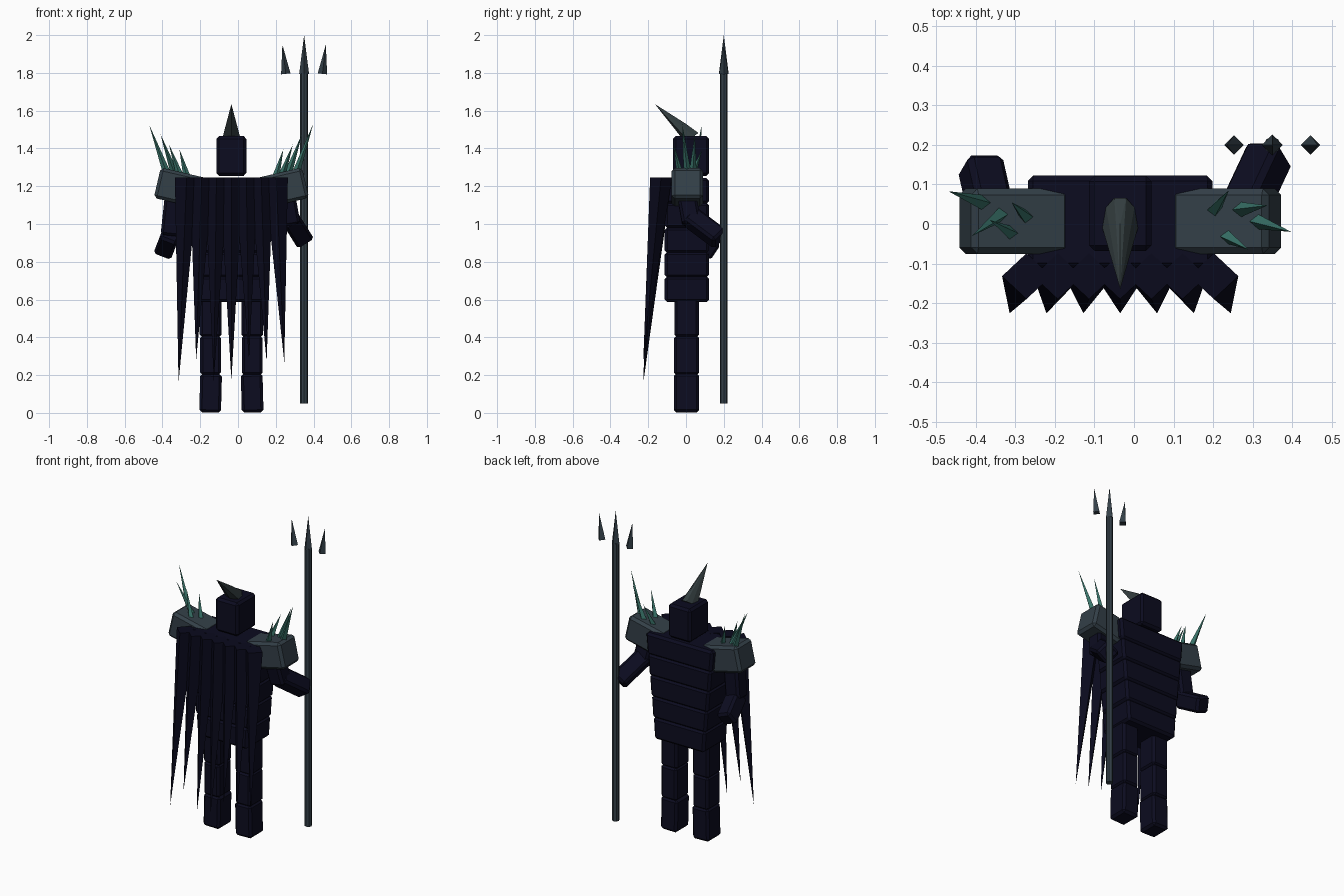
import bpy, bmesh, math
from mathutils import Vector, Matrix

cube = bpy.data.objects.get("Cube")
if cube:
    bpy.data.objects.remove(cube, do_unlink=True)


def material(name, rgb):
    m = bpy.data.materials.new(name)
    m.use_nodes = True
    col = (*rgb, 1)
    m.diffuse_color = col
    m.node_tree.nodes["Principled BSDF"].inputs["Base Color"].default_value = col
    return m


NAVY = material("dark navy", (0.0035, 0.0035, 0.014))
CLOAK = material("midnight cloth", (0.003, 0.003, 0.012))
SLATE = material("slate metal", (0.033, 0.05, 0.064))
HORN = material("dark horn", (0.033, 0.047, 0.05))
GREEN = material("sea green", (0.04, 0.17, 0.14))
MID = -0.035  # centre line of the body


def finish(name, bm, mat):
    bmesh.ops.recalc_face_normals(bm, faces=bm.faces)
    mesh = bpy.data.meshes.new(name)
    bm.to_mesh(mesh)
    bm.free()
    mesh.materials.append(mat)
    ob = bpy.data.objects.new(name, mesh)
    bpy.context.collection.objects.link(ob)
    return ob


def block(name, centre, size, mat, rot=None, bevel=0.014, taper=1.0):
    """Chamfered box; taper scales the lower end."""
    bm = bmesh.new()
    bmesh.ops.create_cube(bm, size=1)
    for v in bm.verts:
        k = taper if v.co.z < 0 else 1
        v.co = Vector((v.co.x * size[0] * k, v.co.y * size[1], v.co.z * size[2]))
    bmesh.ops.bevel(bm, geom=bm.edges[:], offset=bevel, segments=1, affect='EDGES')
    ob = finish(name, bm, mat)
    ob.matrix_world = Matrix.Translation(centre) @ (rot or Matrix()).to_4x4()
    return ob


def limb(name, a, b, width, mat):
    """Box running from a to b."""
    a, b = Vector(a), Vector(b)
    d = b - a
    z = d.normalized()
    x = Vector((0, 1, 0)).cross(z).normalized()
    rot = Matrix((x, z.cross(x), z)).transposed()
    return block(name, (a + b) / 2, (width, width, d.length), mat, rot)


def spike(name, base, tip, radius, mat, flat=None):
    """Four-sided spike; flat gives a level base with x and y radii."""
    base, tip = Vector(base), Vector(tip)
    z = (tip - base).normalized()
    if flat:
        u, w = Vector((flat[0], 0, 0)), Vector((0, flat[1], 0))
    else:
        u = Vector((0, 1, 0)).cross(z).normalized() * radius
        w = z.cross(u)
    bm = bmesh.new()
    ring = [bm.verts.new(base + o) for o in (u, w, -u, -w)]
    top = bm.verts.new(tip)
    bm.faces.new(ring)
    for i in range(4):
        bm.faces.new((ring[i], ring[(i + 1) % 4], top))
    return finish(name, bm, mat)


# Torso of stacked plates, narrowing downward
for i in range(5):
    block(f"torso_plate_{i + 1}", (MID, 0.005, 1.175 - i * 0.13),
          (0.47 - i * 0.026, 0.235, 0.136), NAVY, taper=0.95)

# Head and crest horn
block("head", (MID, 0.027, 1.36), (0.158, 0.19, 0.21), NAVY)
bm = bmesh.new()
points = [(0, -0.165, 1.635), (0, -0.01, 1.44), (0, 0.0, 1.53)]
for s in (-1, 1):
    points += [(s * 0.045, -0.01, 1.465), (s * 0.036, 0.042, 1.465), (s * 0.015, 0.066, 1.482)]
for p in points:
    bm.verts.new((p[0] + MID, p[1], p[2]))
bmesh.ops.convex_hull(bm, input=bm.verts[:])
finish("crest_horn", bm, HORN)

# Legs
for side, s in (("right", -1), ("left", 1)):
    x = MID + s * 0.11
    block(f"{side}_thigh", (x, 0.003, 0.505), (0.115, 0.13, 0.21), NAVY)
    block(f"{side}_knee", (x, 0.003, 0.305), (0.11, 0.134, 0.21), NAVY)
    tilt = Matrix.Rotation(math.radians(-s * 1.5), 3, 'Y')
    block(f"{side}_shin", (x, 0.003, 0.105), (0.115, 0.134, 0.206), NAVY, tilt)

# Arms
limb("right_upper_arm", (-0.335, 0, 1.17), (-0.36, 0.01, 0.94), 0.1, NAVY)
limb("right_forearm", (-0.355, 0.0, 0.95), (-0.39, 0.155, 0.86), 0.098, NAVY)
limb("left_upper_arm", (0.25, 0, 1.17), (0.28, 0.03, 1.0), 0.1, NAVY)
limb("left_forearm", (0.27, 0.02, 1.04), (0.345, 0.18, 0.92), 0.1, NAVY)

# Shoulder pads, raised at the outer end
for side, s in (("right", -1), ("left", 1)):
    tilt = Matrix.Rotation(math.radians(-s * 13), 3, 'Y')
    block(f"{side}_shoulder_pad", (MID + s * 0.268, 0.007, 1.19),
          (0.255, 0.165, 0.165), SLATE, tilt, bevel=0.016)

# Shoulder spikes: base and tip of each
spikes = {
    "right": [((-0.37, 0.05, 1.25), (-0.47, 0.083, 1.525)),
              ((-0.33, 0.03, 1.25), (-0.41, -0.03, 1.475)),
              ((-0.3, -0.03, 1.235), (-0.365, 0.01, 1.42)),
              ((-0.265, 0.01, 1.23), (-0.31, 0.055, 1.395))],
    "left": [((0.3, 0.01, 1.25), (0.398, -0.02, 1.53)),
             ((0.26, 0.035, 1.25), (0.338, 0.047, 1.475)),
             ((0.225, -0.025, 1.235), (0.29, -0.065, 1.42)),
             ((0.195, 0.025, 1.23), (0.24, 0.085, 1.395))],
}
for side, rows in spikes.items():
    for i, (a, b) in enumerate(rows):
        spike(f"{side}_shoulder_spike_{i + 1}", a, b, 0.022, GREEN)

# Cloak of seven hanging points
for i, low in enumerate((0.16, 0.28, 0.17, 0.17, 0.28, 0.27, 0.27)):
    k = i - 3
    spike(f"cloak_point_{i + 1}", (MID + k * 0.079, -0.132, 1.245),
          (MID + k * 0.0933, -0.226, low), 0, CLOAK, flat=(0.062, 0.058))

# Trident
bm = bmesh.new()
bmesh.ops.create_cone(bm, cap_ends=True, segments=8, radius1=0.021, radius2=0.021, depth=1.75)
finish("trident_shaft", bm, SLATE).location = (0.35, 0.2, 0.925)
spike("trident_middle_prong", (0.35, 0.2, 1.795), (0.35, 0.2, 2.0), 0.026, SLATE)
for side, s in (("right", -1), ("left", 1)):
    spike(f"trident_{side}_prong", (0.35 + s * 0.097, 0.2, 1.795),
          (0.35 + s * 0.115, 0.2, 1.95), 0.025, SLATE)
